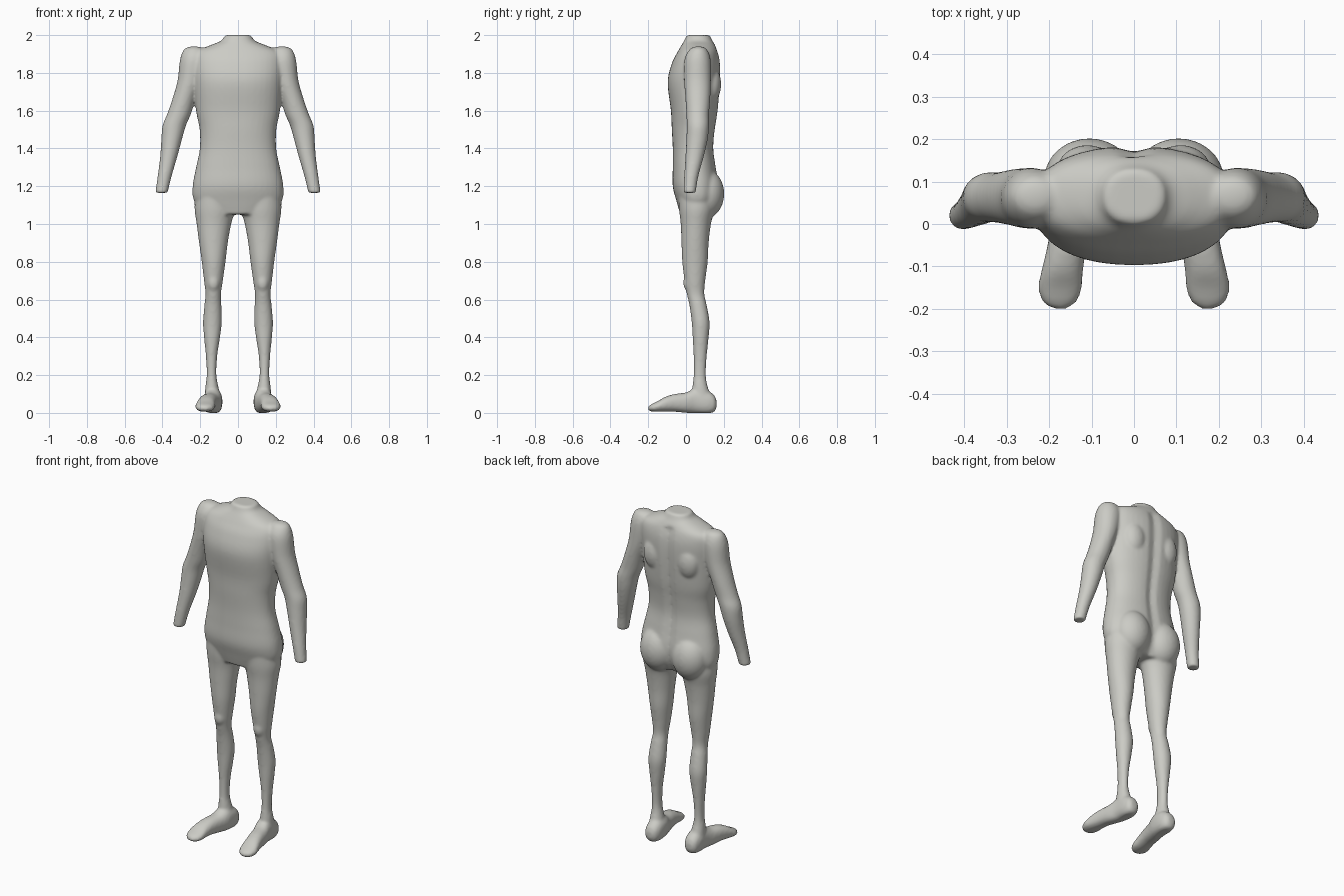
import bpy, bmesh
from math import sin, cos, pi, exp, copysign
from mathutils import Matrix

if "Cube" in bpy.data.objects:
    bpy.data.objects.remove(bpy.data.objects["Cube"])

SEGMENTS = 40
bm = bmesh.new()


def smooth_path(keys, steps=5):
    """Catmull-Rom interpolation between key sections."""
    out = []
    for i in range(len(keys) - 1):
        quad = (keys[max(i - 1, 0)], keys[i], keys[i + 1], keys[min(i + 2, len(keys) - 1)])
        for s in range(steps):
            t = s / steps
            out.append([b + t * ((c - a) + t * ((2 * a - 5 * b + 4 * c - d)
                        + t * (3 * b - a - 3 * c + d))) / 2 for a, b, c, d in zip(*quad)])
    return out + [list(keys[-1])]


def loft(keys, place, power=2.0):
    """Skin a closed tube; each key is (station, low u, high u, low v, high v)."""
    rings = []
    for w, u0, u1, v0, v1 in smooth_path(keys):
        ring = []
        for k in range(SEGMENTS):
            a = 2 * pi * k / SEGMENTS
            c, s = [copysign(abs(f) ** (2 / power), f) for f in (cos(a), sin(a))]
            u = (u0 + u1) / 2 + c * (u1 - u0) / 2
            v = (v0 + v1) / 2 + s * (v1 - v0) / 2
            ring.append(bm.verts.new(place(u, v, w)))
        rings.append(ring)
    for a, b in zip(rings, rings[1:]):
        for k in range(SEGMENTS):
            n = (k + 1) % SEGMENTS
            bm.faces.new((a[k], a[n], b[n], b[k]))
    bm.faces.new(rings[0])
    bm.faces.new(rings[-1])


def ball(centre, radii):
    bmesh.ops.create_uvsphere(bm, u_segments=32, v_segments=20, radius=1,
                              matrix=Matrix.Translation(centre) @ Matrix.Diagonal((*radii, 1)))


# Torso with a shallow groove down the spine: height, half width, front, back
torso = [
    (1.05, .17, -.03, .13), (1.12, .232, -.05, .165), (1.2, .24, -.07, .175),
    (1.3, .222, -.07, .16), (1.4, .202, -.07, .147), (1.5, .203, -.075, .155),
    (1.6, .222, -.08, .17), (1.75, .235, -.097, .182), (1.85, .24, -.075, .182),
    (1.91, .225, -.045, .17), (1.945, .15, -.025, .155), (1.97, .09, -.01, .14),
    (2.0, .07, .003, .127)]


def torso_point(x, y, z):
    groove = .014 * exp(-(x / .025) ** 2) if y > .1 and z < 1.93 else 0
    return x, y - groove, z


loft([(z, -w, w, f, b) for z, w, f, b in torso], torso_point, 2.25)

# Limbs: height, inner edge, outer edge, front, back
arm = [
    (1.94, .215, .25, .05, .08), (1.925, .18, .285, .02, .11),
    (1.87, .165, .307, -.008, .13), (1.76, .19, .32, -.01, .132),
    (1.66, .225, .348, -.003, .128), (1.58, .25, .376, .002, .122),
    (1.52, .276, .4, .004, .122), (1.45, .296, .406, .002, .115),
    (1.36, .32, .412, -.003, .095), (1.25, .352, .426, -.01, .065),
    (1.165, .372, .438, -.014, .052)]
leg = [
    (1.16, .02, .225, -.04, .15), (1.08, .015, .23, -.037, .15),
    (1.0, .036, .219, -.028, .132), (.9, .054, .206, -.024, .12),
    (.8, .066, .192, -.02, .115), (.7, .08, .18, -.008, .102),
    (.63, .09, .172, .004, .097), (.57, .088, .178, .018, .11),
    (.48, .086, .185, .03, .125), (.4, .095, .18, .035, .12),
    (.3, .11, .17, .04, .11), (.2, .114, .166, .04, .105),
    (.13, .102, .174, .033, .118), (.06, .09, .178, .03, .145)]
# Foot: depth, inner edge, outer edge, sole, top
foot = [
    (.162, .115, .15, .03, .065), (.148, .095, .168, .004, .095),
    (.11, .083, .178, -.008, .12), (.05, .085, .182, -.005, .13),
    (0, .098, .194, .0, .108), (-.06, .112, .206, .006, .1),
    (-.11, .12, .218, .006, .085), (-.15, .122, .226, .006, .062),
    (-.185, .136, .215, .008, .045), (-.2, .16, .19, .015, .033)]

for side in (-1, 1):
    loft(arm, lambda x, y, z: (side * x, y, z))
    loft(leg, lambda x, y, z: (side * x, y, z))
    loft(foot, lambda x, z, y: (side * x, y, max(z, 0)), 2.3)
    # Buttock, kneecap and shoulder blade
    ball((side * .105, .105, 1.16), (.107, .097, .13))
    ball((side * .13, .025, .69), (.036, .04, .055))
    ball((side * .11, .13, 1.74), (.07, .056, .1))

bmesh.ops.recalc_face_normals(bm, faces=bm.faces[:])
mesh = bpy.data.meshes.new("body")
bm.to_mesh(mesh)
bm.free()
body = bpy.data.objects.new("body", mesh)
bpy.context.collection.objects.link(body)

# Fuse the parts into one soft skin
remesh = body.modifiers.new("fuse", 'REMESH')
remesh.mode = 'VOXEL'
remesh.voxel_size = .008
remesh.use_smooth_shade = True
soften = body.modifiers.new("soften", 'SMOOTH')
soften.factor = .5
soften.iterations = 8

# Warm grey clay
clay = bpy.data.materials.new("warm grey")
clay.use_nodes = True
colour = (.6, .6, .56, 1)
clay.diffuse_color = colour
clay.node_tree.nodes["Principled BSDF"].inputs["Base Color"].default_value = colour
mesh.materials.append(clay)
for p in mesh.polygons:
    p.use_smooth = True
